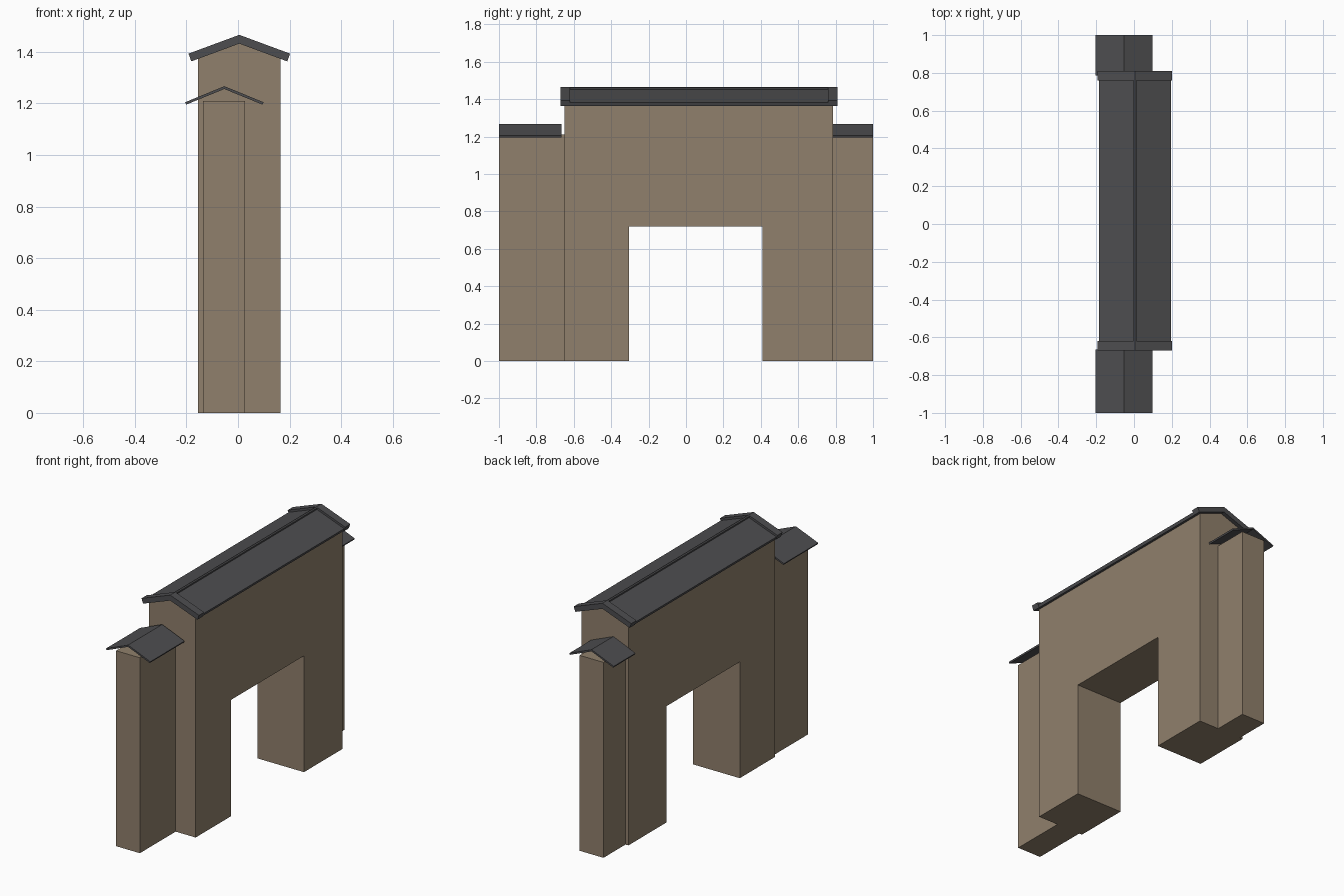
import bpy
import bmesh

cube = bpy.data.objects.get("Cube")
if cube:
    bpy.data.objects.remove(cube, do_unlink=True)


def make_material(name, color):
    mat = bpy.data.materials.new(name)
    mat.use_nodes = True
    mat.diffuse_color = (*color, 1)
    mat.node_tree.nodes["Principled BSDF"].inputs["Base Color"].default_value = (*color, 1)
    return mat


plaster = make_material("tan_plaster", (0.28, 0.216, 0.15))
slate = make_material("dark_slate", (0.075, 0.075, 0.08))


def prism(name, profile, y0, y1, mat):
    """Extrude an x-z outline from y0 to y1."""
    bm = bmesh.new()
    face = bm.faces.new([bm.verts.new((x, y0, z)) for x, z in profile])
    out = bmesh.ops.extrude_face_region(bm, geom=[face])
    verts = [v for v in out["geom"] if isinstance(v, bmesh.types.BMVert)]
    bmesh.ops.translate(bm, verts=verts, vec=(0, y1 - y0, 0))
    bmesh.ops.recalc_face_normals(bm, faces=bm.faces)
    mesh = bpy.data.meshes.new(name)
    bm.to_mesh(mesh)
    bm.free()
    mesh.materials.append(mat)
    obj = bpy.data.objects.new(name, mesh)
    bpy.context.collection.objects.link(obj)
    return obj


def box_profile(x0, x1, z0, z1):
    return [(x0, z0), (x1, z0), (x1, z1), (x0, z1)]


def chevron(cx, top, half, slope, thick):
    """Outline of a bent slab with ends cut square to the slope."""
    drop = half * slope
    inset = thick * slope / (1 + slope * slope)
    low = top - drop - thick + inset * slope
    return [(cx - half, top - drop), (cx, top), (cx + half, top - drop),
            (cx + half - inset, low), (cx, top - thick), (cx - half + inset, low)]


# Main gabled wall with the gateway cut through it
ridge_x = 0.005
wall = prism("main_wall", [(-0.155, 0), (0.165, 0), (0.165, 1.376),
                           (ridge_x, 1.434), (-0.155, 1.376)], -0.65, 0.785, plaster)
cutter = prism("gateway_cutter", box_profile(-0.5, 0.5, -0.2, 0.72), -0.305, 0.41, plaster)
cut = wall.modifiers.new("gateway", "BOOLEAN")
cut.object = cutter
cut.solver = "EXACT"
bpy.context.view_layer.objects.active = wall
bpy.ops.object.modifier_apply(modifier="gateway")
bpy.data.objects.remove(cutter, do_unlink=True)

# Main roof: recessed slopes, raised end trims and a narrow ridge
prism("main_roof", chevron(ridge_x, 1.452, 0.19, 0.37, 0.02), -0.63, 0.77, slate)
for name, y0, y1 in (("front_roof_trim", -0.67, -0.62), ("back_roof_trim", 0.76, 0.81)):
    prism(name, chevron(ridge_x, 1.466, 0.197, 0.37, 0.034), y0, y1, slate)
prism("roof_ridge", chevron(ridge_x, 1.466, 0.008, 0.37, 0.025), -0.62, 0.76, slate)

# Lower end walls, each under its own thin open roof
for side, y0, y1, roof0, roof1 in (("front", -1, -0.65, -1, -0.665),
                                   ("back", 0.785, 1, 0.787, 1)):
    prism(side + "_end_wall", box_profile(-0.135, 0.028, 0, 1.21), y0, y1, plaster)
    prism(side + "_end_roof", chevron(-0.053, 1.267, 0.152, 0.41, 0.011), roof0, roof1, slate)
